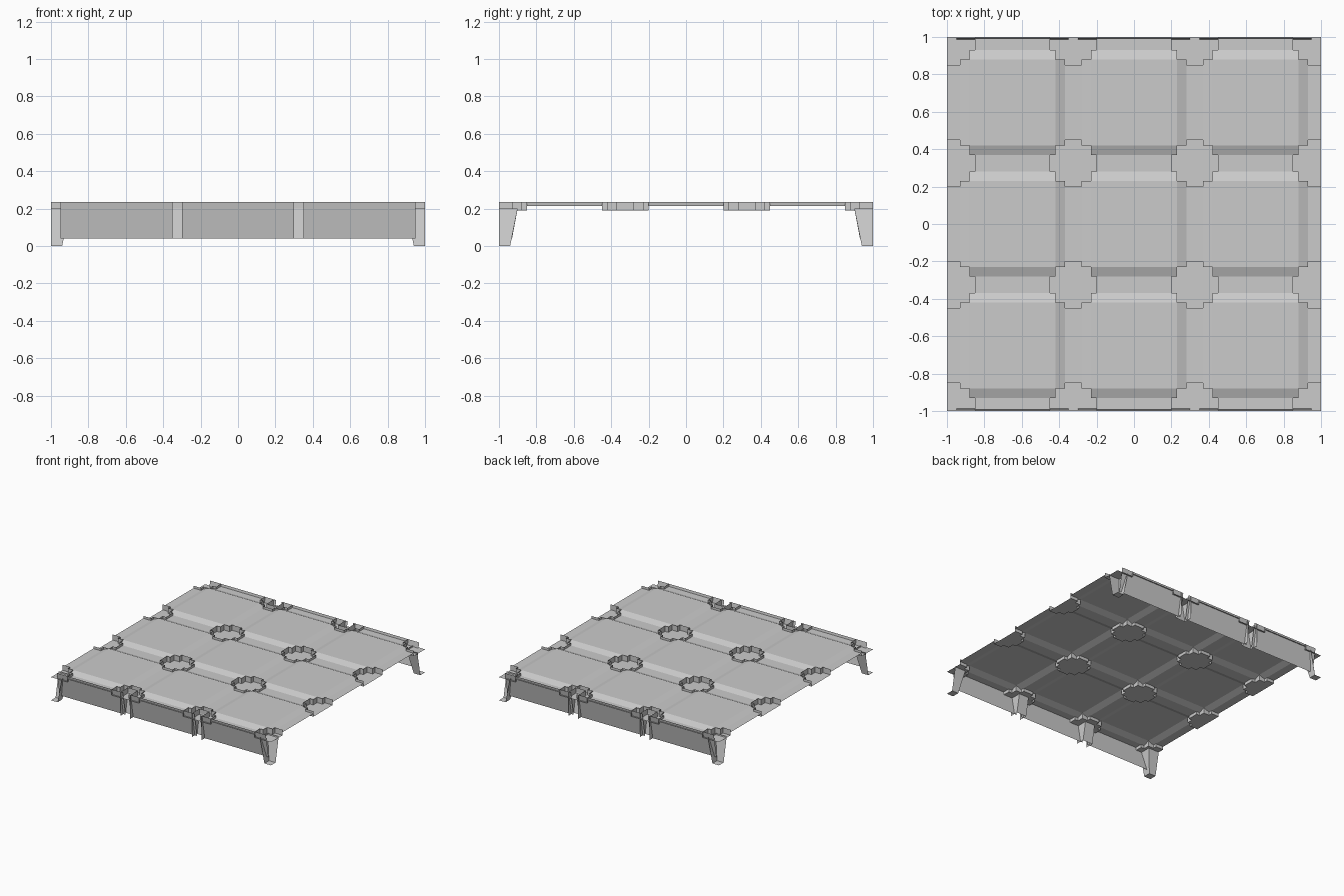
import bpy

if "Cube" in bpy.data.objects:
    bpy.data.objects.remove(bpy.data.objects["Cube"])

CENTRES = (-0.975, -0.325, 0.325, 0.975)   # beam centre lines in x and y
TOP, BEAM, CUP = 0.235, 0.215, 0.19        # coffer, beam and crossing levels


def make(name, faces):
    """Build an object from a list of faces given as point lists."""
    verts, index, polys = [], {}, []
    for f in faces:
        ids = []
        for p in f:
            key = tuple(round(c, 4) for c in p)
            if key not in index:
                index[key] = len(verts)
                verts.append(key)
            ids.append(index[key])
        polys.append(ids)
    me = bpy.data.meshes.new(name)
    me.from_pydata(verts, [], polys)
    me.update()
    ob = bpy.data.objects.new(name, me)
    bpy.context.collection.objects.link(ob)
    return ob


def flip(faces, sx, sy):
    return [[(x * sx, y * sy, z) for x, y, z in f] for f in faces]


def dist(v):
    return min(abs(v - c) for c in CENTRES)


# Grid lines following the beams, their sloped sides and the crossings
lines = {-1.0, 1.0}
for c in CENTRES:
    for d in (0.045, 0.095, 0.125):
        for v in (c - d, c + d):
            if abs(v) < 1:
                lines.add(round(v, 4))
lines = sorted(lines)
n = len(lines) - 1


def height(x, y):
    return TOP if min(dist(x), dist(y)) > 0.094 else BEAM


def is_crossing(i, j):
    dx = dist((lines[i] + lines[i + 1]) / 2)
    dy = dist((lines[j] + lines[j + 1]) / 2)
    lo, hi = min(dx, dy), max(dx, dy)
    return hi < 0.095 or (lo < 0.045 and hi < 0.125)


# Coffered panel sheet, crossing plates and the rims around them
panel, plates, rims = [], [], []
for i in range(n):
    for j in range(n):
        x0, x1, y0, y1 = lines[i], lines[i + 1], lines[j], lines[j + 1]
        corners = [(x0, y0), (x1, y0), (x1, y1), (x0, y1)]
        if not is_crossing(i, j):
            panel.append([(x, y, height(x, y)) for x, y in corners])
            continue
        plates.append([(x, y, CUP) for x, y in corners])
        for k, (di, dj) in enumerate(((0, -1), (1, 0), (0, 1), (-1, 0))):
            a, b = i + di, j + dj
            if 0 <= a < n and 0 <= b < n and not is_crossing(a, b):
                p, q = corners[k], corners[(k + 1) % 4]
                rims.append([(*p, CUP), (*q, CUP), (*q, TOP), (*p, TOP)])
make("coffered_panel", panel)
make("crossing_plates", plates)
make("crossing_rims", rims)

# Side walls, split by narrow gaps at the brackets
wall = [[(a, -0.96, 0.04), (b, -0.96, 0.04), (b, -0.995, TOP), (a, -0.995, TOP)]
        for a, b in ((-0.95, -0.35), (-0.3, 0.3), (0.35, 0.95))]
make("front_wall", wall)
make("back_wall", flip(wall, 1, -1))

# Tapered corner legs, open on their outer sides, with a foot plate
leg = [
    [(0.9, -0.9, 0.2), (1, -0.9, 0.2), (1, -0.94, 0), (0.94, -0.94, 0)],
    [(0.9, -0.9, 0.2), (0.94, -0.94, 0), (0.94, -1, 0), (0.9, -1, 0.2)],
    [(0.94, -0.94, 0), (1, -0.94, 0), (1, -1, 0), (0.94, -1, 0)],
]
for sx, side in ((-1, "left"), (1, "right")):
    for sy, end in ((1, "front"), (-1, "back")):
        make(f"{end}_{side}_leg", flip(leg, sx, sy))

# Middle brackets: two tapered fins joined by a sloped inner face
bracket = [[(x, -1, 0.04), (x, -0.93, 0.04), (x, -0.9, 0.2), (x, -0.9, TOP), (x, -1, TOP)]
           for x in (0.28, 0.37)]
bracket.append([(0.28, -0.93, 0.04), (0.37, -0.93, 0.04), (0.37, -0.9, 0.2), (0.28, -0.9, 0.2)])
bracket.append([(0.28, -0.9, 0.2), (0.37, -0.9, 0.2), (0.37, -0.9, TOP), (0.28, -0.9, TOP)])
for sx, side in ((-1, "left"), (1, "right")):
    for sy, end in ((1, "front"), (-1, "back")):
        make(f"{end}_{side}_bracket", flip(bracket, sx, sy))
